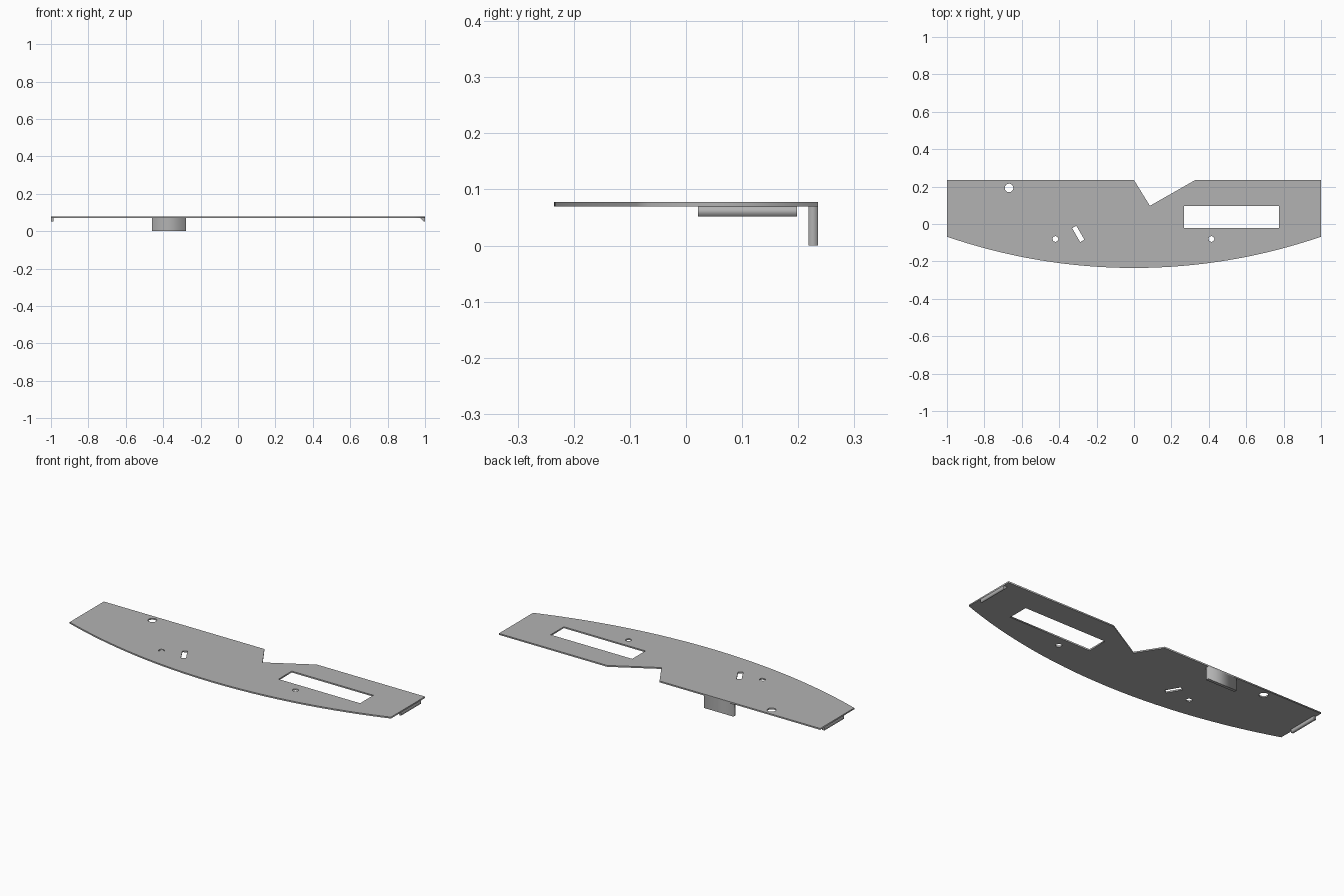
import bpy
from math import sin, cos, pi, radians, asin

if "Cube" in bpy.data.objects:
    bpy.data.objects.remove(bpy.data.objects["Cube"], do_unlink=True)

TOP, BOTTOM = 0.078, 0.07
BACK, SIDE_Y, FRONT = 0.235, -0.068, -0.235

grey = bpy.data.materials.new("plain grey")
grey.use_nodes = True
grey.diffuse_color = (0.45, 0.45, 0.45, 1)
grey.node_tree.nodes["Principled BSDF"].inputs["Base Color"].default_value = (0.45, 0.45, 0.45, 1)


def rectangle(cx, cy, w, h, angle=0):
    c, s = cos(radians(angle)), sin(radians(angle))
    corners = [(-w / 2, -h / 2), (w / 2, -h / 2), (w / 2, h / 2), (-w / 2, h / 2)]
    return [(cx + x * c - y * s, cy + x * s + y * c) for x, y in corners]


def circle(cx, cy, r, sides):
    return [(cx + r * cos(2 * pi * i / sides), cy + r * sin(2 * pi * i / sides))
            for i in range(sides)]


def extrude_loops(name, loops, depth):
    """Filled flat outline with holes, given a thickness and turned into a mesh."""
    curve = bpy.data.curves.new(name + "_outline", "CURVE")
    curve.dimensions = "2D"
    curve.fill_mode = "BOTH"
    curve.extrude = depth / 2
    for loop in loops:
        spline = curve.splines.new("POLY")
        spline.points.add(len(loop) - 1)
        for point, (x, y) in zip(spline.points, loop):
            point.co = (x, y, 0, 1)
        spline.use_cyclic_u = True
    helper = bpy.data.objects.new(name + "_helper", curve)
    bpy.context.collection.objects.link(helper)
    graph = bpy.context.evaluated_depsgraph_get()
    mesh = bpy.data.meshes.new_from_object(helper.evaluated_get(graph))
    bpy.data.objects.remove(helper, do_unlink=True)
    mesh.materials.clear()
    mesh.materials.append(grey)
    obj = bpy.data.objects.new(name, mesh)
    bpy.context.collection.objects.link(obj)
    return obj


# Panel: bowed front edge, straight ends, notched back edge
sag = SIDE_Y - FRONT
radius = (1 + sag ** 2) / (2 * sag)
half = asin(1 / radius)
STEPS = 32
bow = [(radius * sin(half * t), FRONT + radius * (1 - cos(half * t)))
       for t in (2 * i / STEPS - 1 for i in range(STEPS + 1))]
outline = bow + [(1, BACK), (0.327, BACK), (0.085, 0.097), (0, BACK), (-1, BACK)]
holes = [
    rectangle(0.521, 0.038, 0.508, 0.118),
    rectangle(-0.298, -0.053, 0.026, 0.086, 30),
    circle(-0.668, 0.193, 0.023, 16),
    circle(-0.42, -0.08, 0.016, 8),
    circle(0.414, -0.08, 0.016, 8),
]
panel = extrude_loops("panel", [outline] + holes, TOP - BOTTOM)
panel.location.z = (TOP + BOTTOM) / 2

# Tab hanging from the back edge
tab = extrude_loops("back_tab", [rectangle(-0.369, 0.2265, 0.182, 0.017)], BOTTOM)
tab.location.z = BOTTOM / 2

# Lips under both ends: profiles in x and z, run along y
LIP = 0.052
profiles = {
    "right_lip": [(-1, LIP), (-0.986, LIP), (-0.986, BOTTOM), (-1, BOTTOM)],
    "left_lip": [(0.976, BOTTOM), (0.992, LIP), (1, LIP), (1, BOTTOM)],
}
for name, profile in profiles.items():
    lip = extrude_loops(name, [profile], 0.177)
    lip.rotation_euler.x = pi / 2
    lip.location.y = 0.1095
